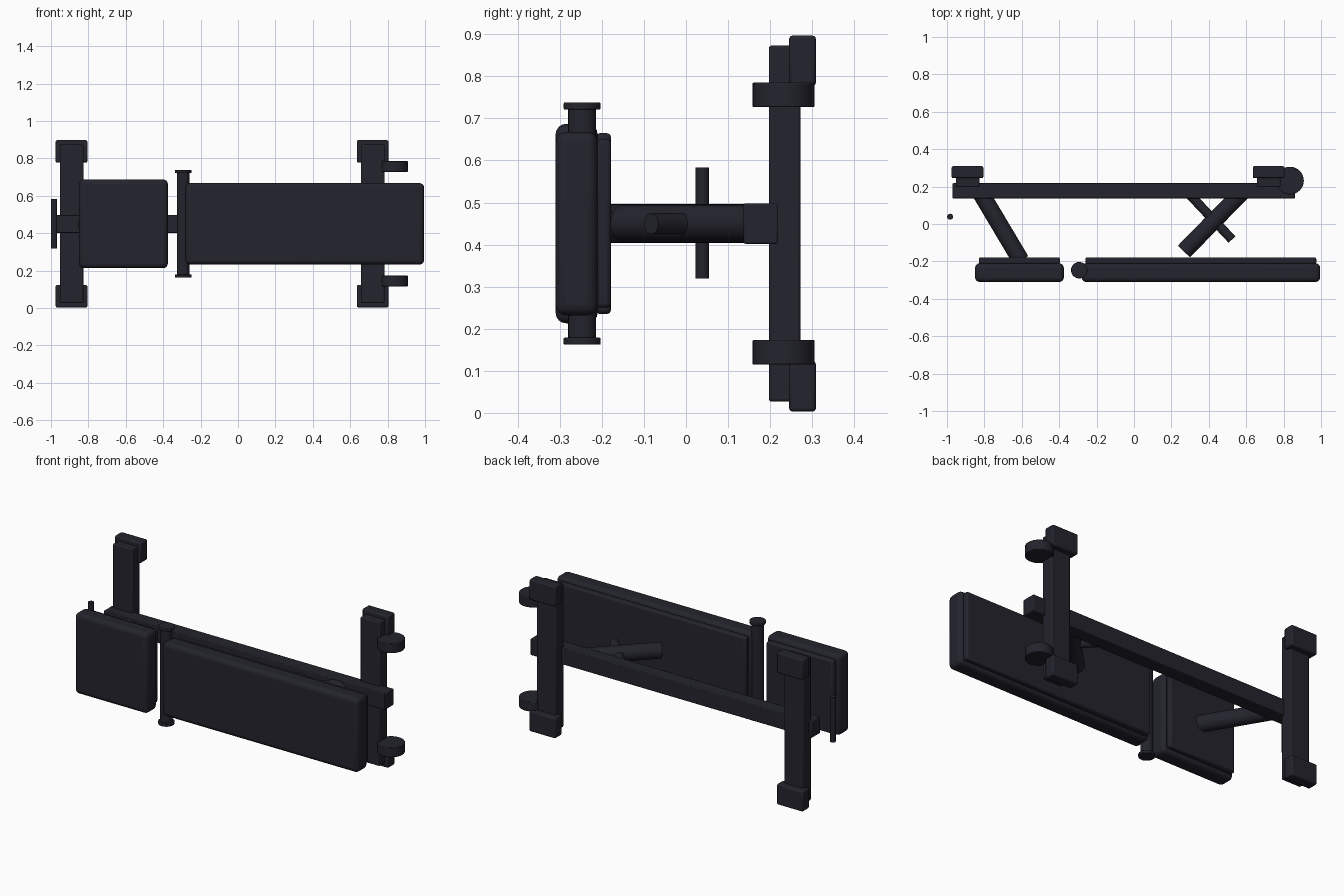
import bpy
from mathutils import Vector

cube = bpy.data.objects.get("Cube")
if cube:
    bpy.data.objects.remove(cube, do_unlink=True)

MID = 0.45  # height of the mirror plane shared by all parts

charcoal = bpy.data.materials.new("charcoal")
charcoal.use_nodes = True
COLOUR = (0.017, 0.017, 0.026, 1)
charcoal.diffuse_color = COLOUR
charcoal.node_tree.nodes["Principled BSDF"].inputs["Base Color"].default_value = COLOUR


def finish(obj, name, bevel, segments):
    obj.name = name
    obj.data.materials.append(charcoal)
    if bevel:
        mod = obj.modifiers.new("rounded_edges", "BEVEL")
        mod.width = bevel
        mod.segments = segments
        mod.limit_method = "ANGLE"
    bpy.ops.object.shade_smooth_by_angle()
    return obj


def box(name, x, y, z, bevel=0.004, segments=2):
    """Box from (min, max) ranges on each axis."""
    ranges = (x, y, z)
    bpy.ops.mesh.primitive_cube_add(size=1, location=[(a + b) / 2 for a, b in ranges])
    obj = bpy.context.object
    obj.scale = [b - a for a, b in ranges]
    bpy.ops.object.transform_apply(location=False, rotation=False, scale=True)
    return finish(obj, name, bevel, segments)


def rod(name, start, end, radius, bevel=0.0):
    """Cylinder between two points."""
    start, end = Vector(start), Vector(end)
    axis = end - start
    bpy.ops.mesh.primitive_cylinder_add(vertices=32, radius=radius, depth=axis.length,
                                        location=(start + end) / 2)
    obj = bpy.context.object
    obj.rotation_euler = axis.to_track_quat("Z", "Y").to_euler()
    return finish(obj, name, bevel, 2)


def around_mid(half):
    return (MID - half, MID + half)


# Cushions with their thin backing boards
for name, x0, x1, half, board_half in (("seat", -0.85, -0.375, 0.237, 0.215),
                                       ("backrest", -0.28, 0.995, 0.218, 0.2)):
    box(name + "_pad", (x0, x1), (-0.31, -0.21), around_mid(half), 0.025, 4)
    box(name + "_board", (x0 + 0.02, x1 - 0.02), (-0.215, -0.178),
        around_mid(board_half), 0.01, 2)

# Main frame beam
box("spine_beam", (-0.97, 0.86), (0.137, 0.218), around_mid(0.048))

# Cross feet with end caps
for name, x in (("front_foot", -0.89), ("rear_foot", 0.72)):
    box(name, (x - 0.063, x + 0.063), (0.197, 0.272), around_mid(0.423), 0.006)
    for end, side in (("upper", 1), ("lower", -1)):
        z = sorted((MID + side * 0.327, MID + side * 0.447))
        box(f"{name}_cap_{end}", (x - 0.085, x + 0.085), (0.245, 0.309), z, 0.008)

# Transport wheels and foam roller end discs
for end, side in (("upper", 1), ("lower", -1)):
    rod("wheel_" + end, (0.834, 0.232, MID + side * 0.277),
        (0.834, 0.232, MID + side * 0.335), 0.074, 0.003)
    rod("roller_disc_" + end, (-0.293, -0.247, MID + side * 0.271),
        (-0.293, -0.247, MID + side * 0.288), 0.044, 0.003)
rod("roller", (-0.293, -0.247, MID - 0.275), (-0.293, -0.247, MID + 0.275), 0.033)

# Struts between the beam and the cushions
rod("seat_strut", (-0.825, 0.175, MID), (-0.605, -0.195, MID), 0.046)
rod("backrest_strut", (0.585, 0.178, MID), (0.267, -0.147, MID), 0.045)
rod("adjuster_strut", (0.281, 0.175, MID), (0.524, -0.083, MID), 0.025)

# Carry handle
rod("handle", (-0.983, 0.039, MID - 0.131), (-0.983, 0.039, MID + 0.133), 0.016)
